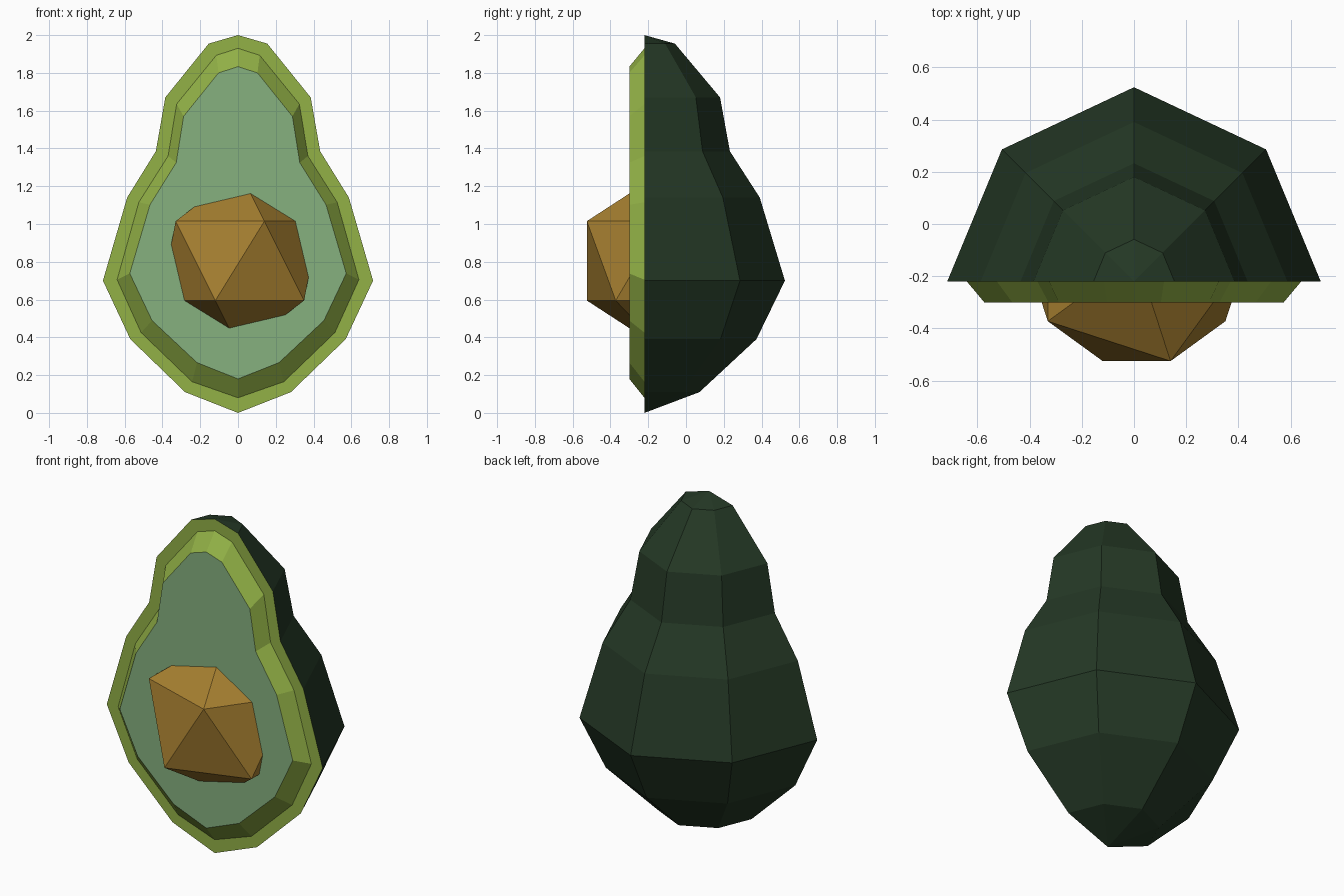
import bpy, bmesh, math

if "Cube" in bpy.data.objects:
    bpy.data.objects.remove(bpy.data.objects["Cube"])

CUT_Y = -0.22     # plane of the cut
FACE_Y = -0.30    # raised flesh face


def material(name, r, g, b):
    lin = [((c / 255 + 0.055) / 1.055) ** 2.4 for c in (r, g, b)]
    m = bpy.data.materials.new(name)
    m.diffuse_color = (*lin, 1)
    m.use_nodes = True
    m.node_tree.nodes["Principled BSDF"].inputs["Base Color"].default_value = m.diffuse_color
    return m


def make_object(name, bm, mats):
    mesh = bpy.data.meshes.new(name)
    bm.to_mesh(mesh)
    bm.free()
    for m in mats:
        mesh.materials.append(m)
    ob = bpy.data.objects.new(name, mesh)
    bpy.context.collection.objects.link(ob)
    return ob


SKIN = material("dark green skin", 36, 56, 37)
RIM = material("lime rim", 146, 177, 70)
FLESH = material("pale green flesh", 134, 177, 127)
PIT = material("brown pit", 166, 127, 48)

# half outlines (half width, height) from the top down
outer = [(0, 2.0), (0.155, 1.955), (0.385, 1.67), (0.435, 1.385), (0.587, 1.14),
         (0.715, 0.70), (0.57, 0.39), (0.28, 0.11), (0, 0.0)]
middle = [(0, 1.93), (0.115, 1.893), (0.325, 1.635), (0.37, 1.36), (0.525, 1.115),
          (0.64, 0.705), (0.513, 0.425), (0.243, 0.165), (0, 0.08)]
inner = [(0, 1.833), (0.103, 1.80), (0.288, 1.57), (0.327, 1.325), (0.466, 1.102),
         (0.573, 0.738), (0.455, 0.489), (0.217, 0.266), (0, 0.18)]

# skin: the outline swept half a turn in four steps
bm = bmesh.new()
rows = []
for r, z in outer:
    if r == 0:
        rows.append([bm.verts.new((0, CUT_Y, z))] * 5)
        continue
    row = []
    for k in range(5):
        a = k * math.pi / 4
        depth = r * math.sin(a) * (1.04 if k == 2 else 1)
        row.append(bm.verts.new((r * math.cos(a), CUT_Y + depth, z)))
    rows.append(row)
for up, low in zip(rows, rows[1:]):
    for k in range(4):
        quad = [up[k], low[k], low[k + 1], up[k + 1]]
        bm.faces.new(list(dict.fromkeys(quad)))
make_object("skin", bm, [SKIN])

# cut side: flat rim, bevel and raised flesh face
bm = bmesh.new()


def loop(half, y):
    left = [(-x, z) for x, z in half]
    right = half[-2:0:-1]
    return [bm.verts.new((x, y, z)) for x, z in left + right]


loops = [loop(outer, CUT_Y), loop(middle, CUT_Y), loop(inner, FACE_Y)]
for a, b in zip(loops, loops[1:]):
    n = len(a)
    for j in range(n):
        k = (j + 1) % n
        bm.faces.new((a[j], a[k], b[k], b[j]))
bm.faces.new(loops[2]).material_index = 1
make_object("flesh", bm, [RIM, FLESH])

# pit: icosahedron half sunk in the flesh
bm = bmesh.new()
bmesh.ops.create_icosphere(bm, subdivisions=1, radius=0.47)
make_object("pit", bm, [PIT]).location = (0.01, -0.125, 0.805)
